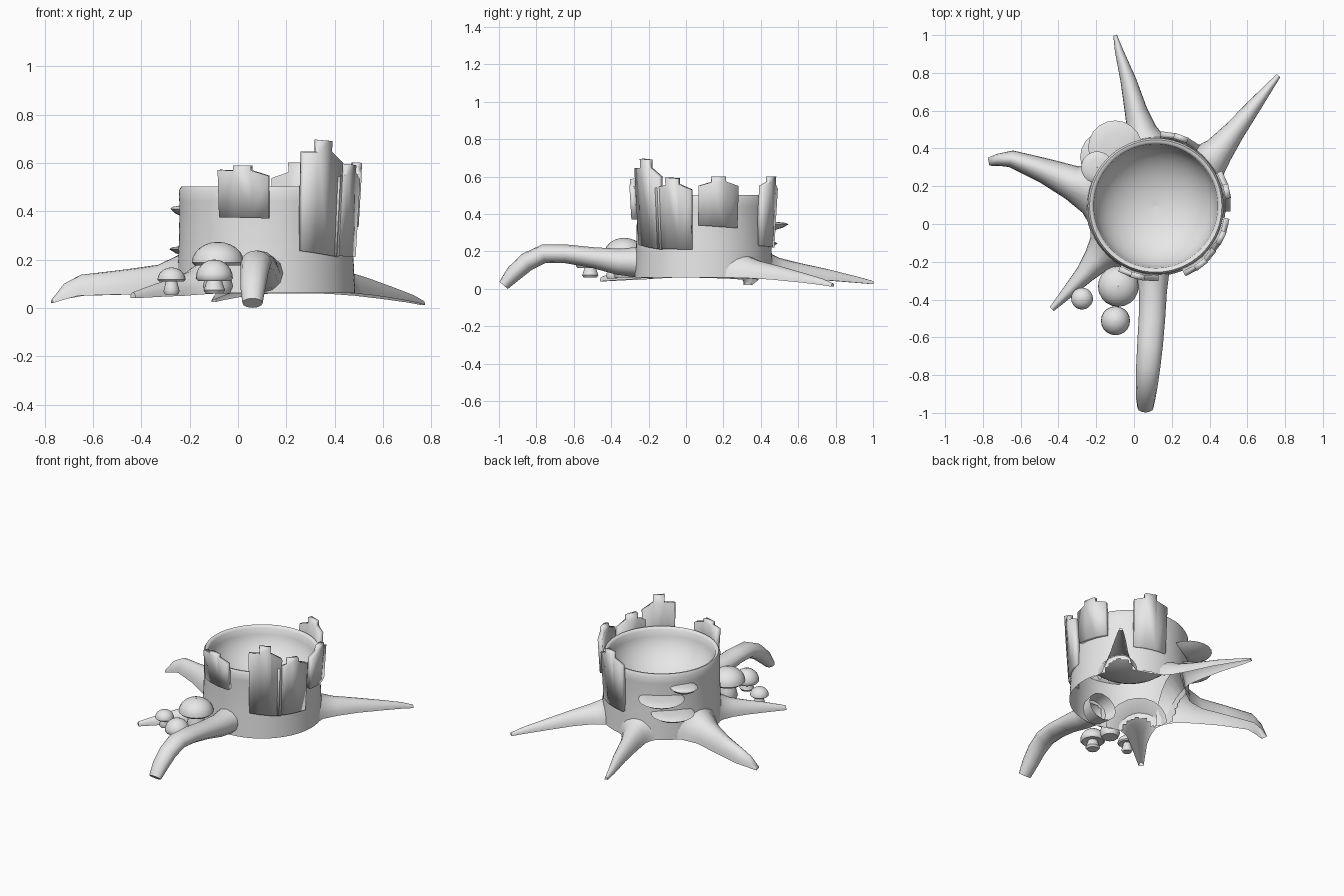
import bpy, math
from mathutils import Vector

if "Cube" in bpy.data.objects:
    bpy.data.objects.remove(bpy.data.objects["Cube"])

CX, CY = 0.115, 0.095          # stump axis
grey = bpy.data.materials.new("plain grey")
grey.diffuse_color = (0.8, 0.8, 0.8, 1)
grey.use_nodes = True
grey.node_tree.nodes["Principled BSDF"].inputs["Base Color"].default_value = grey.diffuse_color


def axis_radius(v):
    return math.hypot(v[0] - CX, v[1] - CY)


def make(name, verts, faces, smooth=40):
    me = bpy.data.meshes.new(name)
    me.from_pydata([tuple(v) for v in verts], [], faces)
    me.materials.append(grey)
    ob = bpy.data.objects.new(name, me)
    bpy.context.collection.objects.link(ob)
    bpy.ops.object.select_all(action='DESELECT')
    ob.select_set(True)
    bpy.context.view_layer.objects.active = ob
    bpy.ops.object.shade_smooth_by_angle(angle=math.radians(smooth))
    return ob


def outside_trunk(verts, faces):
    """Keep only the faces that reach past the trunk wall."""
    return [f for f in faces if max(axis_radius(verts[i]) for i in f) > 0.358]


def lathe(name, profile, centre, n=24, smooth=40, keep=None, push=False):
    """Revolve (radius, z) points, listed bottom outside to top centre."""
    verts, faces = [], []
    for r, z in profile:
        for i in range(n):
            a = math.tau * i / n
            v = Vector((centre[0] + r * math.cos(a), centre[1] + r * math.sin(a), z))
            d = axis_radius(v)
            if push and d < 0.35:      # flatten against the trunk wall
                v.x, v.y = CX + (v.x - CX) * 0.35 / d, CY + (v.y - CY) * 0.35 / d
            verts.append(v)
    for k in range(len(profile) - 1):
        for i in range(n):
            j = (i + 1) % n
            f = (k * n + i, k * n + j, (k + 1) * n + j, (k + 1) * n + i)
            if keep is None or keep(sum((verts[q] for q in f), Vector()) / 4):
                faces.append(f)
    return make(name, verts, faces, smooth)


def arch_root(name, stations, n=10):
    """Root open underneath; stations are (x, y, z_bottom, z_top, half_width)."""
    pts = [Vector(s[:2]) for s in stations]
    verts, faces = [], []
    for k, (x, y, zb, zt, w) in enumerate(stations):
        t = (pts[min(k + 1, len(pts) - 1)] - pts[max(k - 1, 0)]).normalized()
        side = Vector((-t.y, t.x))
        for i in range(n + 1):
            a = math.pi * i / n
            p = pts[k] - side * (w * math.cos(a))
            verts.append((p.x, p.y, zb + (zt - zb) * math.sin(a)))
    m = n + 1
    for k in range(len(stations) - 1):
        for i in range(n):
            faces.append((k * m + i, (k + 1) * m + i, (k + 1) * m + i + 1, k * m + i + 1))
    last = (len(stations) - 1) * m
    faces.append(tuple(range(last, last + m))[::-1])
    return make(name, verts, outside_trunk(verts, faces), 50)


def tube_root(name, stations, n=12):
    """Closed round root; stations are (x, y, z, half_width, half_height)."""
    pts = [Vector(s[:3]) for s in stations]
    verts, faces = [], []
    for k, s in enumerate(stations):
        t = (pts[min(k + 1, len(pts) - 1)] - pts[max(k - 1, 0)]).normalized()
        side = t.cross(Vector((0, 0, 1))).normalized()
        up = side.cross(t)
        for i in range(n):
            a = math.tau * i / n
            verts.append(pts[k] + side * (s[3] * math.cos(a)) + up * (s[4] * math.sin(a)))
    for k in range(len(stations) - 1):
        for i in range(n):
            j = (i + 1) % n
            faces.append((k * n + i, (k + 1) * n + i, (k + 1) * n + j, k * n + j))
    last = (len(stations) - 1) * n
    faces.append(tuple(range(last, last + n))[::-1])
    return make(name, verts, outside_trunk(verts, faces), 50)


def bark_plate(name, a0, a1, b0, b1, tops):
    """Curved plate with a stepped top; tops are (left z, right z) per third."""
    cols = (0, 0.32, 0.66, 1)
    verts, faces, index = [], [], {}

    def v(i, z):
        key = (i, round(z, 4))
        if key not in index:
            a = math.radians(a0 + (a1 - a0) * cols[i])
            r = 0.38 + 0.06 * (z - 0.25)
            index[key] = len(verts)
            verts.append((CX + r * math.cos(a), CY + r * math.sin(a), z))
        return index[key]

    base = [b0 + (b1 - b0) * c for c in cols]
    for i in range(3):
        zl, zr = tops[i]
        right = [zr] if i == 2 else sorted({min(zr, tops[i + 1][0]), zr})
        left = [zl] if i == 0 else sorted({min(zl, tops[i - 1][1]), zl}, reverse=True)
        faces.append([v(i, base[i]), v(i + 1, base[i + 1])]
                     + [v(i + 1, z) for z in right] + [v(i, z) for z in left])
    ob = make(name, verts, faces, 30)
    mod = ob.modifiers.new("thickness", 'SOLIDIFY')
    mod.thickness, mod.offset = 0.03, -1


# Root openings in the trunk wall: (angle, half angle, centre z, half height)
OPENINGS = ((100, 14, 0.06, 0.10), (40, 15, 0.06, 0.09), (165, 19, 0.06, 0.13),
            (222, 15, 0.06, 0.09), (268, 11, 0.145, 0.065))


def solid_wall(c):
    if axis_radius(c) < 0.35 or c.z > 0.25:
        return True
    a = math.degrees(math.atan2(c.y - CY, c.x - CX))
    return all(math.hypot(((a - mid + 180) % 360 - 180) / half, (c.z - zc) / h) > 0.93
               for mid, half, zc, h in OPENINGS)


# Hollow trunk with a rounded bowl in the top, open underneath
wall = [(0.37 - 0.01 * k / 16, 0.062 + 0.0125 * k) for k in range(17)]
bowl = [(max(0.328 * math.cos(a), 0.001), 0.49 - 0.25 * math.sin(a))
        for a in (math.pi / 2 * k / 9 for k in range(10))]
lathe("stump", wall + [(0.358, 0.36), (0.358, 0.44), (0.36, 0.485), (0.35, 0.502), (0.338, 0.5)]
      + bowl, (CX, CY), 96, 60, solid_wall)

# Roots, flared where they leave the trunk
tube_root("front_root", [(0.1, -0.18, 0.145, 0.105, 0.09), (0.1, -0.27, 0.143, 0.085, 0.08),
                         (0.1, -0.36, 0.145, 0.074, 0.07), (0.095, -0.5, 0.168, 0.07, 0.055),
                         (0.085, -0.64, 0.187, 0.068, 0.05), (0.075, -0.76, 0.188, 0.064, 0.05),
                         (0.068, -0.85, 0.145, 0.058, 0.05), (0.062, -0.92, 0.083, 0.052, 0.045),
                         (0.06, -0.975, 0.02, 0.042, 0.03)])
arch_root("back_root", [(0.063, 0.39, 0.06, 0.25, 0.19), (0.052, 0.45, 0.06, 0.19, 0.105),
                        (0.04, 0.5, 0.058, 0.165, 0.078), (0.01, 0.6, 0.055, 0.14, 0.06),
                        (-0.03, 0.76, 0.045, 0.105, 0.042), (-0.08, 0.92, 0.032, 0.065, 0.022),
                        (-0.1, 1.0, 0.025, 0.042, 0.01)])
arch_root("back_right_root", [(0.345, 0.288, 0.06, 0.25, 0.19), (0.391, 0.326, 0.06, 0.175, 0.11),
                              (0.45, 0.39, 0.057, 0.15, 0.08), (0.53, 0.49, 0.05, 0.125, 0.058),
                              (0.64, 0.63, 0.035, 0.085, 0.038), (0.72, 0.73, 0.022, 0.055, 0.022),
                              (0.765, 0.785, 0.012, 0.03, 0.012)])
arch_root("left_root", [(-0.155, 0.167, 0.06, 0.32, 0.22), (-0.233, 0.188, 0.06, 0.225, 0.135),
                        (-0.33, 0.22, 0.058, 0.178, 0.092), (-0.48, 0.285, 0.055, 0.157, 0.066),
                        (-0.65, 0.345, 0.05, 0.137, 0.045), (-0.72, 0.34, 0.035, 0.1, 0.032),
                        (-0.77, 0.33, 0.02, 0.035, 0.022)])
arch_root("front_left_root", [(-0.108, -0.106, 0.06, 0.25, 0.19), (-0.153, -0.146, 0.06, 0.18, 0.11),
                              (-0.2, -0.195, 0.056, 0.15, 0.075), (-0.26, -0.265, 0.05, 0.125, 0.052),
                              (-0.34, -0.35, 0.046, 0.1, 0.035), (-0.435, -0.45, 0.04, 0.065, 0.015)])

# Broken bark plates round the trunk
bark_plate("bark_front", -120, -88, 0.375, 0.37, [(0.57, 0.568), (0.588, 0.588), (0.568, 0.545)])
bark_plate("bark_front_right", -67, -37, 0.235, 0.21, [(0.645, 0.645), (0.695, 0.69), (0.645, 0.6)])
bark_plate("bark_right_front", -41, -10, 0.215, 0.21, [(0.54, 0.555), (0.595, 0.59), (0.56, 0.53)])
bark_plate("bark_right", -4, 28, 0.34, 0.325, [(0.55, 0.57), (0.6, 0.6), (0.575, 0.55)])
bark_plate("bark_back", 54, 86, 0.23, 0.22, [(0.55, 0.57), (0.6, 0.6), (0.56, 0.535)])

# Shelf fungi on the back left
for name, x, y, z, r in (("upper_shelf_fungus", -0.195, 0.30, 0.41, 0.085),
                         ("middle_shelf_fungus", -0.10, 0.405, 0.345, 0.143),
                         ("lower_shelf_fungus", -0.15, 0.355, 0.243, 0.135)):
    lathe(name, [(0.001, z - 0.04), (r * 0.45, z - 0.032), (r * 0.8, z - 0.017), (r, z),
                 (r * 0.9, z + 0.008), (r * 0.5, z + 0.014), (0.001, z + 0.016)],
          (x, y), 20, push=True)

# Mushrooms: domed cap with a rolled edge, and a bulging stem
for size, x, y, r, z0, zc, zt in (("large", -0.083, -0.33, 0.108, 0.06, 0.175, 0.273),
                                  ("medium", -0.098, -0.512, 0.077, 0.06, 0.112, 0.2),
                                  ("small", -0.275, -0.395, 0.058, 0.055, 0.11, 0.167)):
    h = zt - zc
    lathe(size + "_mushroom_cap",
          [(0.001, zc + 0.1 * h), (r * 0.55, zc + 0.06 * h), (r * 0.88, zc), (r, zc + 0.12 * h)]
          + [(max(r * math.cos(a), 0.001), zc + h * (0.12 + 0.88 * math.sin(a)))
             for a in (math.pi / 2 * k / 6 for k in range(1, 7))], (x, y), 20, 50)
    s = r * 0.58
    lathe(size + "_mushroom_stem",
          [(0.001, z0), (s * 0.8, z0), (s, z0 + 0.25 * (zc - z0)), (s * 0.85, z0 + 0.6 * (zc - z0)),
           (s * 0.6, zc + 0.2 * h)], (x, y), 14)
